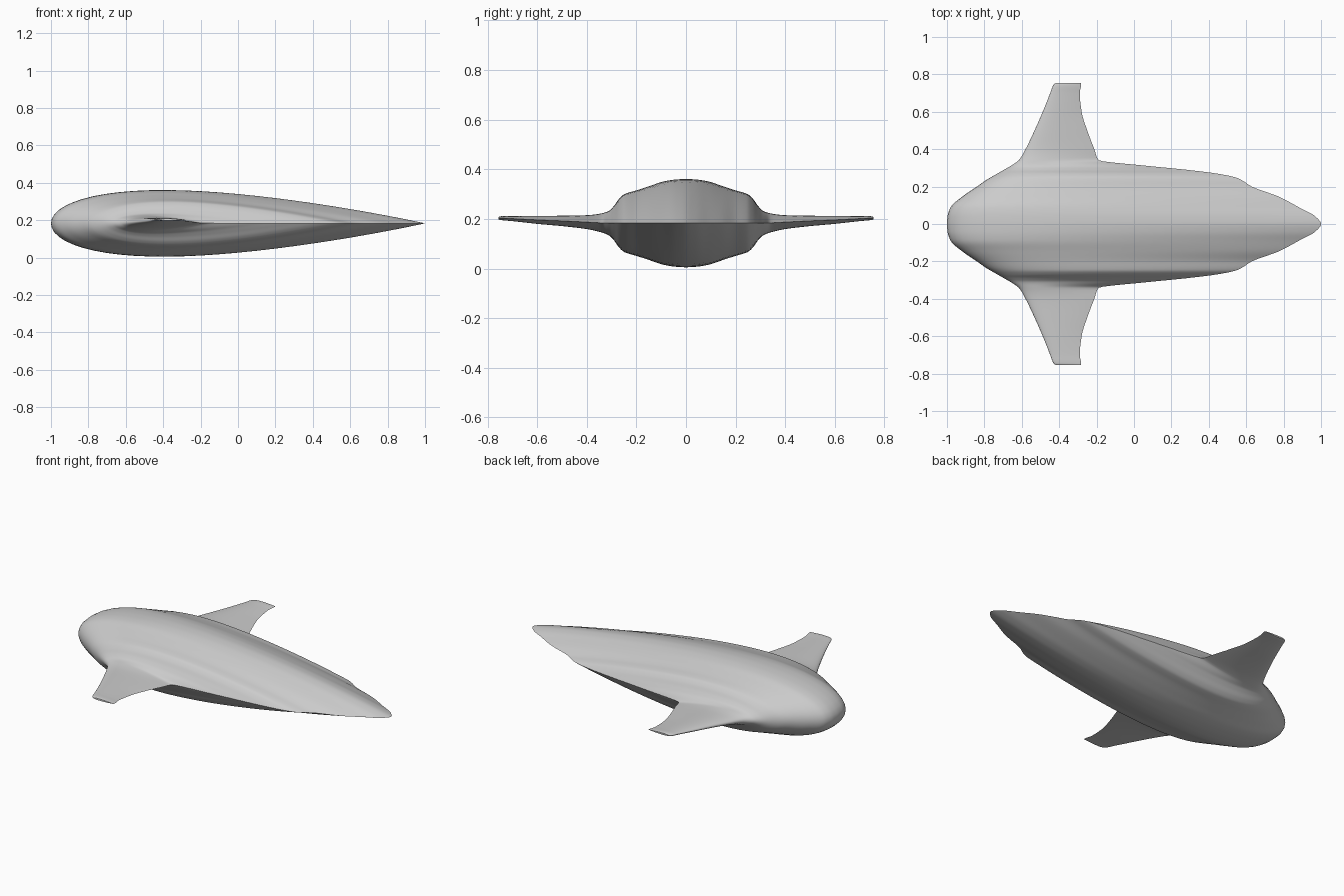
import bpy, bmesh, math

cube = bpy.data.objects.get("Cube")
if cube:
    bpy.data.objects.remove(cube, do_unlink=True)

# Half-span stations: span, leading edge, trailing edge, half thickness, mid height
STATIONS = [
    (0, -1, 1, .178, .183),
    (.04, -.997, .97, .176, .183),
    (.09, -.98, .88, .168, .183),
    (.145, -.92, .777, .15, .183),
    (.2, -.84, .63, .132, .183),
    (.235, -.79, .575, .122, .183),
    (.25, -.765, .54, .116, .183),
    (.27, -.73, .44, .098, .183),
    (.29, -.695, .28, .07, .183),
    (.31, -.66, .08, .05, .183),
    (.342, -.615, -.19, .038, .184),
    (.4, -.58, -.212, .028, .187),
    (.5, -.532, -.25, .021, .192),
    (.6, -.488, -.28, .016, .196),
    (.7, -.448, -.29, .01, .201),
    (.745, -.43, -.283, .008, .203),
    (.755, -.415, -.285, .005, .203),
]
STEPS = 5        # sections between two stations
CHORD = 32       # points along each side of a section


def slopes(column):
    """Monotone slopes, so that the interpolated outline never overshoots."""
    spans = [row[0] for row in STATIONS]
    values = [row[column] for row in STATIONS]
    secant = [(values[i + 1] - values[i]) / (spans[i + 1] - spans[i])
              for i in range(len(spans) - 1)]
    inner = [2 * a * b / (a + b) if a * b > 0 else 0
             for a, b in zip(secant, secant[1:])]
    return [0] + inner + [secant[-1]]


SLOPES = {column: slopes(column) for column in range(1, 5)}


def station(i, t):
    """Blend station i into the next one with a cubic curve."""
    first, second = STATIONS[i], STATIONS[i + 1]
    width = second[0] - first[0]
    blend = t * t * (3 - 2 * t)
    result = [first[0] + width * t]
    for column in range(1, 5):
        start, end = SLOPES[column][i] * width, SLOPES[column][i + 1] * width
        result.append(first[column] * (1 - blend) + second[column] * blend
                      + start * t * (1 - t) ** 2 - end * t * t * (1 - t))
    return result


def thickness(u):
    """Streamlined section: round nose, thickest at a third, sharp tail."""
    return 2 * (1.4845 * math.sqrt(u) - .63 * u - 1.758 * u ** 2
                + 1.4215 * u ** 3 - .518 * u ** 4)


def section(bm, side, row):
    span, lead, trail, half, mid = row
    ring = []
    for k in range(2 * CHORD):
        angle = math.pi * k / CHORD
        u = (1 - math.cos(angle)) / 2
        height = 0 if k in (0, CHORD) else half * thickness(u)
        sign = 1 if k < CHORD else -1
        ring.append(bm.verts.new((lead + (trail - lead) * u, side * span,
                                  mid + sign * height)))
    return ring


# Blended body and wings, lofted from wing tip to wing tip
rows = [station(i, s / STEPS) for i in range(len(STATIONS) - 1)
        for s in range(STEPS)] + [list(STATIONS[-1])]
bm = bmesh.new()
rings = [section(bm, -1, row) for row in reversed(rows[1:])]
rings += [section(bm, 1, row) for row in rows]
count = 2 * CHORD
for near, far in zip(rings, rings[1:]):
    for k in range(count):
        n = (k + 1) % count
        bm.faces.new((near[k], near[n], far[n], far[k]))
bm.faces.new(rings[0])
bm.faces.new(rings[-1])
bmesh.ops.recalc_face_normals(bm, faces=bm.faces)
mesh = bpy.data.meshes.new("blended_wing_body")
bm.to_mesh(mesh)
bm.free()
body = bpy.data.objects.new("blended_wing_body", mesh)
bpy.context.collection.objects.link(body)

# Plain grey skin
grey = bpy.data.materials.new("light grey")
grey.use_nodes = True
colour = (.6, .6, .6, 1)
grey.diffuse_color = colour
grey.node_tree.nodes["Principled BSDF"].inputs["Base Color"].default_value = colour
mesh.materials.append(grey)

# Smooth shading with sharp trailing edge and tips
bpy.ops.object.select_all(action="DESELECT")
body.select_set(True)
bpy.context.view_layer.objects.active = body
bpy.ops.object.shade_smooth_by_angle(angle=math.radians(40))
